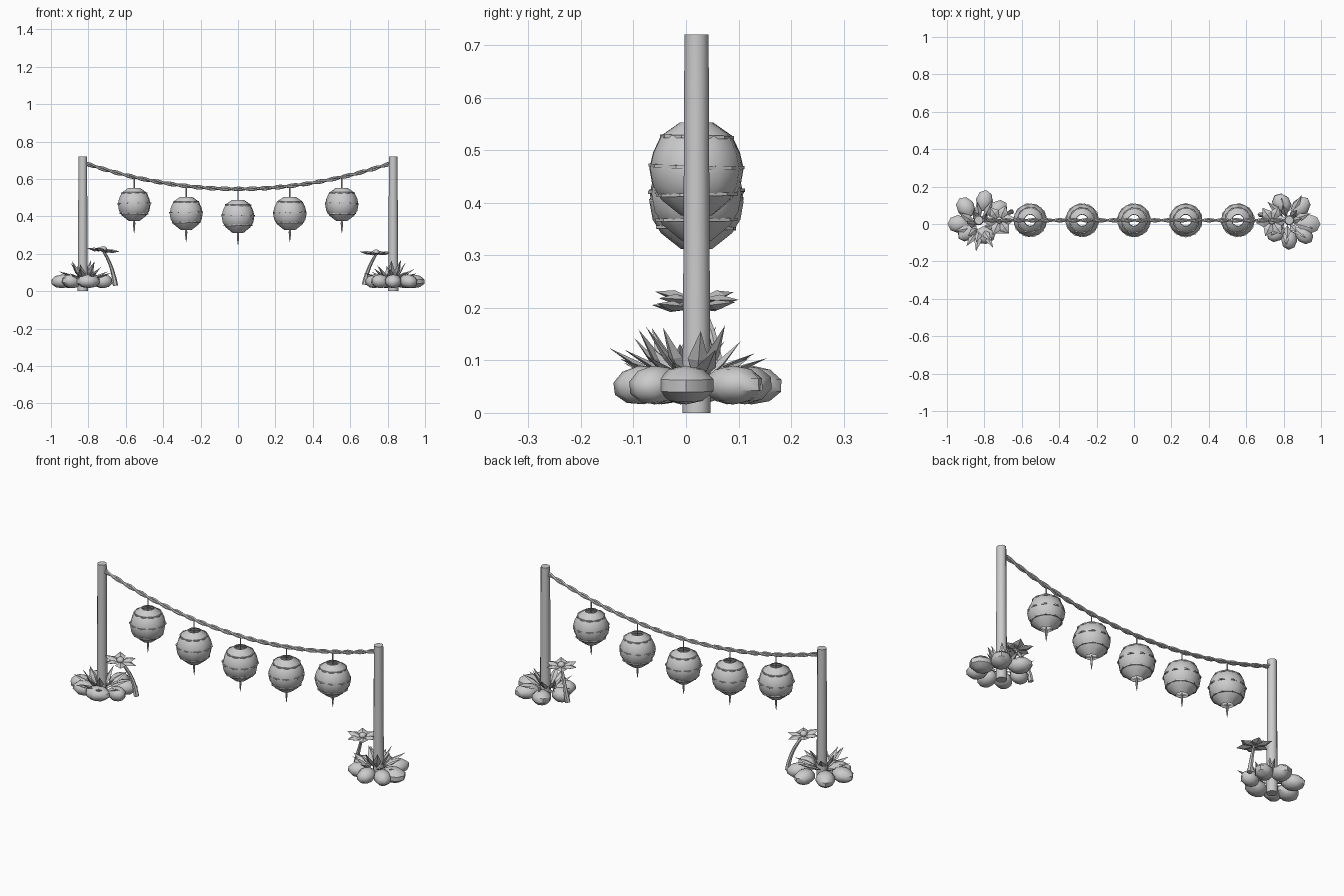
import bpy, bmesh, math, random
from mathutils import Vector, Matrix

if "Cube" in bpy.data.objects:
    bpy.data.objects.remove(bpy.data.objects["Cube"])

random.seed(4)
CY = 0.02          # depth line of the posts and rope
POST_X = 0.83


def rope_z(x):
    return 0.547 + 0.135 * (x / 0.81) ** 2


def finish(name, bm, smooth=None):
    bmesh.ops.recalc_face_normals(bm, faces=bm.faces)
    me = bpy.data.meshes.new(name)
    bm.to_mesh(me)
    bm.free()
    ob = bpy.data.objects.new(name, me)
    bpy.context.collection.objects.link(ob)
    if smooth:
        bpy.ops.object.select_all(action='DESELECT')
        ob.select_set(True)
        bpy.context.view_layer.objects.active = ob
        bpy.ops.object.shade_smooth_by_angle(angle=math.radians(smooth))
    return ob


def lathe(bm, profile, sides, at, turn=0.0, closed=False, tilt=(0, 0)):
    """Revolve (radius, z) points around a vertical axis at a position."""
    m = Matrix.Translation(at) @ Matrix.Rotation(tilt[0], 4, 'X') @ Matrix.Rotation(tilt[1], 4, 'Y')
    rings = []
    for r, z in profile:
        rings.append([bm.verts.new(m @ Vector((r * math.cos(turn + math.tau * i / sides),
                                               r * math.sin(turn + math.tau * i / sides), z)))
                      for i in range(sides)])
    pairs = list(zip(rings, rings[1:])) + ([(rings[-1], rings[0])] if closed else [])
    for a, b in pairs:
        for i in range(sides):
            j = (i + 1) % sides
            bm.faces.new((a[i], a[j], b[j], b[i]))
    return rings


def tube(bm, pts, radii, sides):
    """Sweep a ring along a path."""
    rings = []
    for k, p in enumerate(pts):
        t = (pts[min(k + 1, len(pts) - 1)] - pts[max(k - 1, 0)]).normalized()
        u = t.cross(Vector((0, 1, 0))).normalized()
        v = t.cross(u)
        rings.append([bm.verts.new(p + radii[k] * (u * math.cos(math.tau * i / sides)
                                                  + v * math.sin(math.tau * i / sides)))
                      for i in range(sides)])
    for a, b in zip(rings, rings[1:]):
        for i in range(sides):
            j = (i + 1) % sides
            bm.faces.new((a[i], a[j], b[j], b[i]))
    bm.faces.new(rings[0])
    bm.faces.new(rings[-1])


def blade(bm, at, heading, rise, length, width, thick, wide_at=0.4):
    """Pointed leaf or petal with a raised mid rib."""
    m = Matrix.Translation(at) @ Matrix.Rotation(heading, 4, 'Z') @ Matrix.Rotation(-rise, 4, 'Y')
    w, t, x = width / 2, thick / 2, length * wide_at
    base, tip = [bm.verts.new(m @ Vector((d, 0, 0))) for d in (0, length)]
    ring = [bm.verts.new(m @ Vector((x, a, b))) for a, b in ((w, 0), (0, t), (-w, 0), (0, -t))]
    for i in range(4):
        bm.faces.new((base, ring[i], ring[i - 1]))
        bm.faces.new((tip, ring[i - 1], ring[i]))


# Posts
for side, name in ((-1, "left_post"), (1, "right_post")):
    bm = bmesh.new()
    rings = lathe(bm, [(0.027, 0), (0.025, 0.3), (0.023, 0.72)], 12, (side * POST_X, CY, 0))
    bm.faces.new(rings[0])
    bm.faces.new(rings[-1])
    finish(name, bm, 40)

# Twisted two-strand rope
bm = bmesh.new()
for phase in (0, math.pi):
    pts = []
    for k in range(91):
        x = -POST_X + 2 * POST_X * k / 90
        a = phase + k * 0.8
        pts.append(Vector((x, CY + 0.006 * math.cos(a), rope_z(x) + 0.006 * math.sin(a))))
    tube(bm, pts, [0.0065] * len(pts), 6)
finish("rope", bm, 50)

# Lanterns with ribs, hanging wire and tassel
BODY = [(0.032, 0.087), (0.068, 0.062), (0.083, 0.03), (0.09, 0.0),
        (0.084, -0.034), (0.068, -0.06), (0.03, -0.09)]
for n, x in enumerate((-0.555, -0.277, 0, 0.277, 0.555), 1):
    c = Vector((x, CY, rope_z(x) - 0.145))
    turn = random.random()
    bm = bmesh.new()
    lathe(bm, BODY, 10, c, turn)
    finish(f"lantern_body_{n}", bm, 50)
    bm = bmesh.new()
    for r, z in ((0.07, 0.06), (0.091, 0.004), (0.077, -0.05)):
        lathe(bm, [(r - 0.006, z - 0.003), (r + 0.001, z - 0.003),
                   (r + 0.001, z + 0.003), (r - 0.006, z + 0.003)], 10, c,
              turn + math.pi / 10, True,
              (random.uniform(-.03, .03), random.uniform(-.03, .03)))
    finish(f"lantern_ribs_{n}", bm)
    bm = bmesh.new()
    tube(bm, [c + Vector((0, 0, z)) for z in (0.145, 0.07)], [0.003] * 2, 6)
    finish(f"lantern_wire_{n}", bm)
    bm = bmesh.new()
    tube(bm, [c + Vector((0, 0, z)) for z in (-0.078, -0.1, -0.125, -0.155)],
         [0.003, 0.006, 0.005, 0.001], 6)
    finish(f"lantern_tassel_{n}", bm)

# Stones around each post: x, y, half length, half width, heading
STONES = {
    "left": [(-.94, .0, .06, .05, 0), (-.90, .09, .06, .05, 2.2), (-.80, .125, .06, .048, 1.4),
             (-.73, .08, .06, .045, .6), (-.89, -.045, .06, .045, .6), (-.80, -.06, .065, .05, .2),
             (-.72, -.01, .05, .04, 0)],
    "right": [(.935, .0, .065, .055, 0), (.89, .09, .065, .05, .9), (.79, .11, .06, .05, 2.3),
              (.73, .03, .05, .04, 0), (.76, -.05, .055, .045, .6), (.83, -.085, .055, .045, 1.5),
              (.91, -.06, .055, .045, 2.4)],
}
for side, stones in STONES.items():
    for n, (x, y, a, b, head) in enumerate(stones, 1):
        bm = bmesh.new()
        m = (Matrix.Translation((x, y, 0.053)) @ Matrix.Rotation(head, 4, 'Z')
             @ Matrix.Rotation(random.uniform(-.15, .15), 4, 'Y')
             @ Matrix.Diagonal((a, b, 0.037, 1)))
        bmesh.ops.create_uvsphere(bm, u_segments=8, v_segments=5, radius=1, matrix=m)
        finish(f"{side}_stone_{n}", bm, 45)

# Spiky leaf rosettes
for side, (cx, cy) in (("left", (-0.82, -0.01)), ("right", (0.82, 0.015))):
    bm = bmesh.new()
    for count, rise, length, r0 in ((9, 0.45, 0.125, 0.03), (7, 0.95, 0.115, 0.02)):
        for i in range(count):
            h = math.tau * i / count + random.uniform(-.2, .2) + rise
            at = (cx + r0 * math.cos(h), cy + r0 * math.sin(h), 0.06)
            blade(bm, at, h, rise + random.uniform(-.15, .15),
                  length * random.uniform(.85, 1.1), 0.04, 0.014, 0.45)
    finish(f"{side}_leaf_rosette", bm)

# Flowers on bent stems: root, bend, head
FLOWERS = {
    "left": ((-.655, .065, .03), (-.67, .065, .14), (-.72, .02, .215)),
    "right": ((.675, .05, .035), (.69, .055, .12), (.738, .015, .198)),
}
for side, pts in FLOWERS.items():
    a, b, c = map(Vector, pts)
    path = [a * (1 - t) ** 2 + b * 2 * t * (1 - t) + c * t * t for t in (0, .2, .4, .6, .8, 1)]
    bm = bmesh.new()
    tube(bm, path, [.014, .012, .010, .009, .008, .007], 6)
    finish(f"{side}_flower_stem", bm, 50)
    bm = bmesh.new()
    for i in range(6):
        blade(bm, c, math.tau * i / 6 + 0.1, random.uniform(-.05, .2), 0.088, 0.055, 0.02, 0.55)
    finish(f"{side}_flower_petals", bm)
    bm = bmesh.new()
    bmesh.ops.create_uvsphere(bm, u_segments=8, v_segments=5, radius=1,
                              matrix=Matrix.Translation(c + Vector((0, 0, .01)))
                              @ Matrix.Diagonal((.02, .02, .016, 1)))
    finish(f"{side}_flower_heart", bm, 45)
